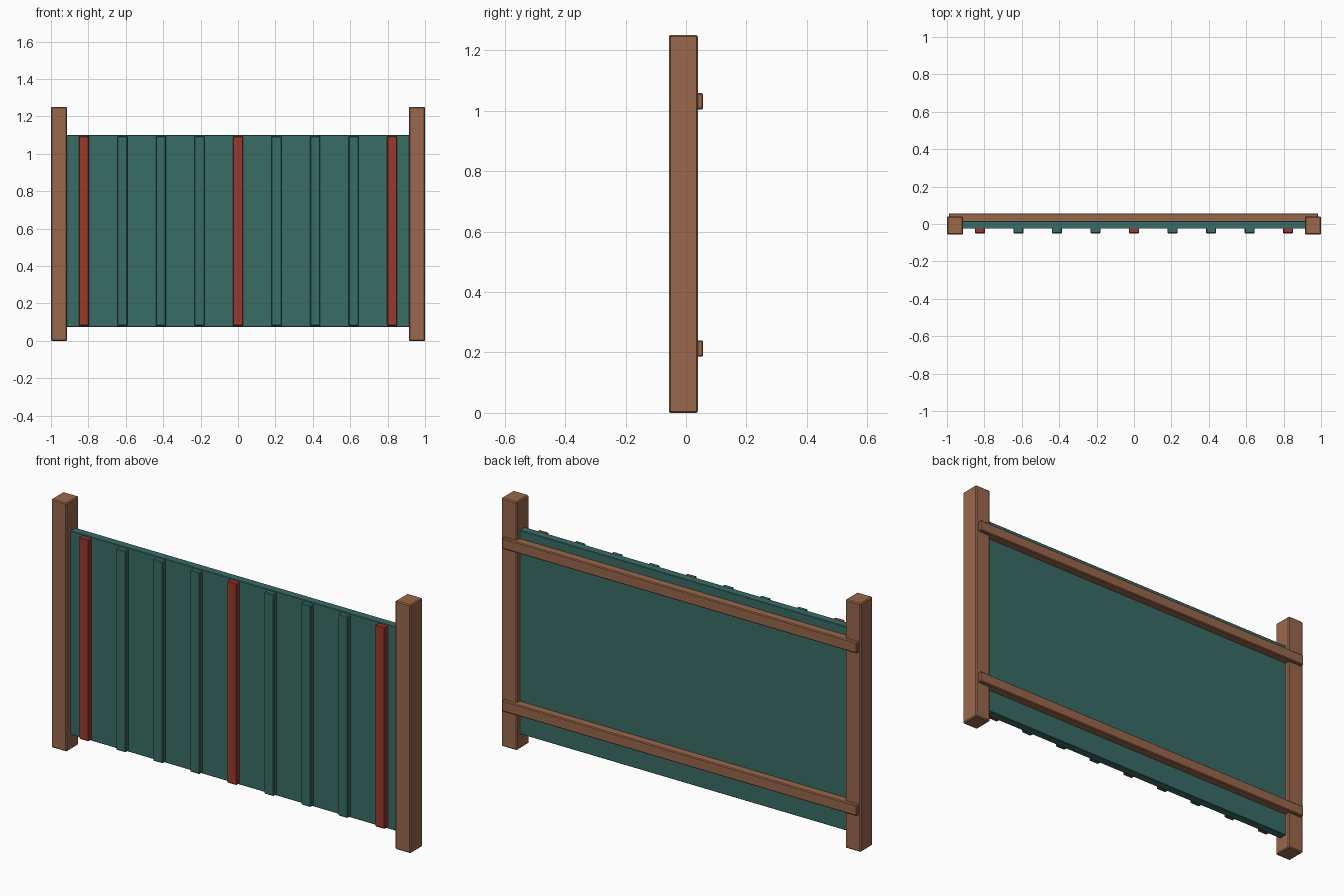
import bpy

default = bpy.data.objects.get("Cube")
if default:
    bpy.data.objects.remove(default, do_unlink=True)


def material(name, colour):
    mat = bpy.data.materials.new(name)
    mat.use_nodes = True
    mat.diffuse_color = (*colour, 1)
    mat.node_tree.nodes["Principled BSDF"].inputs["Base Color"].default_value = (*colour, 1)
    return mat


wood = material("brown wood", (0.32, 0.135, 0.07))
teal = material("teal paint", (0.04, 0.15, 0.13))
red = material("red paint", (0.33, 0.04, 0.025))


def box(name, low, high, mat, bevel):
    """Box between two corners with slightly eased edges."""
    centre = [(a + b) / 2 for a, b in zip(low, high)]
    bpy.ops.mesh.primitive_cube_add(size=1, location=centre)
    obj = bpy.context.object
    obj.name = name
    obj.scale = [b - a for a, b in zip(low, high)]
    bpy.ops.object.transform_apply(location=False, rotation=False, scale=True)
    obj.data.materials.append(mat)
    mod = obj.modifiers.new("eased edges", "BEVEL")
    mod.width = bevel
    mod.segments = 1
    return obj


# Posts at both ends
for side, x in (("right", -0.957), ("left", 0.957)):
    box(side + "_post", (x - 0.043, -0.057, 0), (x + 0.043, 0.04, 1.25), wood, 0.005)

# Panel between the posts
box("panel", (-0.92, -0.025, 0.075), (0.92, 0.016, 1.1), teal, 0.002)

# Battens on the front, every fourth one red
for i in range(9):
    x = (i - 4) * 0.206
    box(f"batten_{i + 1}", (x - 0.027, -0.05, 0.08), (x + 0.027, 0.01, 1.095),
        red if i % 4 == 0 else teal, 0.004)

# Rails across the back
for name, z in (("lower_rail", 0.186), ("upper_rail", 1.004)):
    box(name, (-0.99, 0.012, z), (0.985, 0.057, z + 0.054), wood, 0.004)
